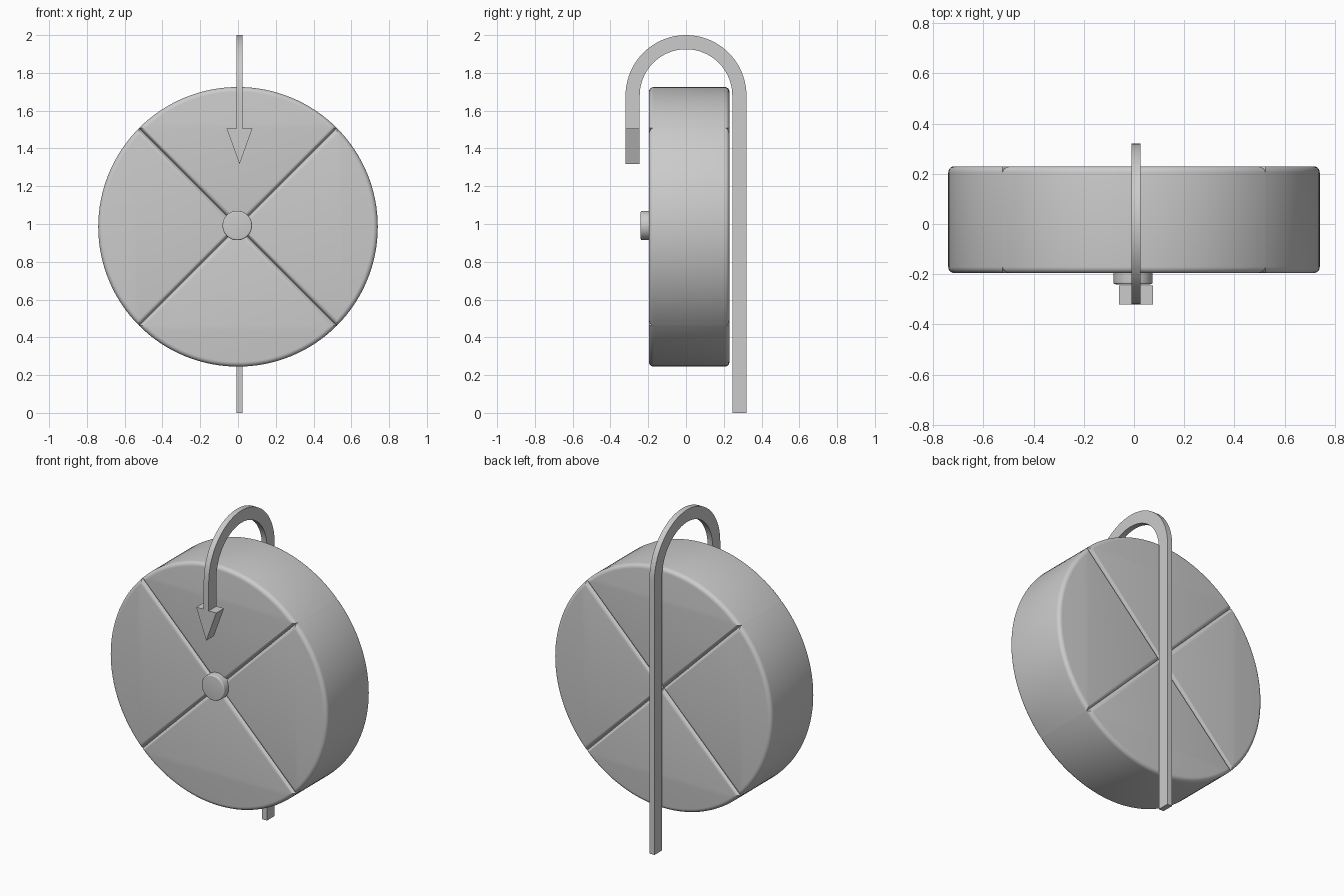
import bpy, bmesh
from math import sin, cos, pi, radians
from mathutils import Vector

if "Cube" in bpy.data.objects:
    bpy.data.objects.remove(bpy.data.objects["Cube"])


def finish(bm, name, smooth=True):
    bmesh.ops.recalc_face_normals(bm, faces=bm.faces)
    mesh = bpy.data.meshes.new(name)
    bm.to_mesh(mesh)
    bm.free()
    ob = bpy.data.objects.new(name, mesh)
    bpy.context.collection.objects.link(ob)
    if smooth:
        bpy.ops.object.select_all(action='DESELECT')
        ob.select_set(True)
        bpy.context.view_layer.objects.active = ob
        bpy.ops.object.shade_smooth_by_angle(angle=radians(30))
    return ob


def prism(points, axis, lo, hi):
    """Extrude a 2D outline along x (points are y,z) or y (points are x,z)."""
    bm = bmesh.new()
    if axis == 'x':
        verts = [bm.verts.new((lo, a, b)) for a, b in points]
        step = Vector((hi - lo, 0, 0))
    else:
        verts = [bm.verts.new((a, lo, b)) for a, b in points]
        step = Vector((0, hi - lo, 0))
    face = bm.faces.new(verts)
    out = bmesh.ops.extrude_face_region(bm, geom=[face], use_keep_orig=True)
    bmesh.ops.translate(bm, vec=step,
                        verts=[v for v in out['geom'] if isinstance(v, bmesh.types.BMVert)])
    return bm


def round_rims(bm, ys, width):
    """Round the outline edges lying on the given y planes."""
    edges = [e for e in bm.edges
             if any(all(abs(v.co.y - y) < 1e-5 for v in e.verts) for y in ys)]
    bmesh.ops.bevel(bm, geom=edges, offset=width, segments=5, profile=0.5,
                    affect='EDGES', clamp_overlap=False)


# Disc made of four rounded quarter wedges
CZ, R, FRONT, BACK = 0.985, 0.74, -0.196, 0.23
for i, name in enumerate(("right", "top", "left", "bottom")):
    start = -pi / 4 + i * pi / 2
    arc = [(R * cos(start + k / 32 * pi / 2), CZ + R * sin(start + k / 32 * pi / 2))
           for k in range(33)]
    bm = prism([(0, CZ)] + arc, 'y', FRONT, BACK)
    round_rims(bm, (FRONT, BACK), 0.025)
    finish(bm, name + "_wedge")

# Front hub
hub = [(-0.004 + 0.078 * cos(k / 48 * 2 * pi), 0.992 + 0.078 * sin(k / 48 * 2 * pi))
       for k in range(48)]
bm = prism(hub, 'y', -0.24, -0.18)
round_rims(bm, (-0.24,), 0.008)
finish(bm, "hub")

# Arrow shaft: up the back, over the top and down the front
AX, HALF, TURN, OUTER, INNER = 0.008, 0.017, 1.68, 0.32, 0.245
def hook(r):
    return [(r * cos(k / 40 * pi), TURN + r * sin(k / 40 * pi)) for k in range(41)]
path_out = [(OUTER, 0)] + hook(OUTER) + [(-OUTER, 1.505)]
path_in = [(INNER, 0)] + hook(INNER) + [(-INNER, 1.505)]
finish(prism(path_out + path_in[::-1], 'x', AX - HALF, AX + HALF), "arrow_shaft")

# Arrow head
head = [(AX - 0.068, 1.505), (AX + 0.068, 1.505), (AX, 1.317)]
finish(prism(head, 'y', -OUTER, -INNER), "arrow_head", smooth=False)
